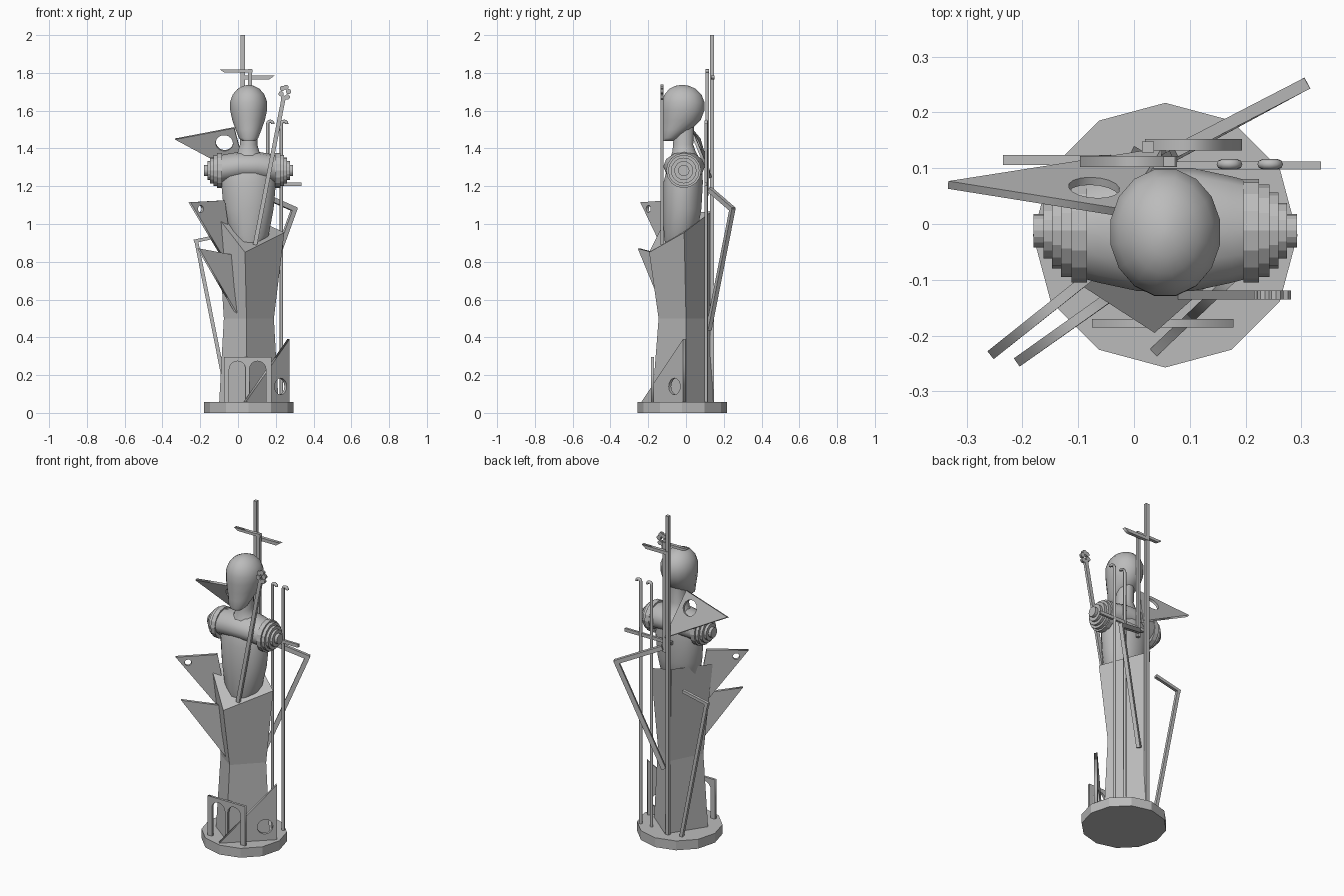
import bpy, bmesh, math
from mathutils import Vector, Matrix

if "Cube" in bpy.data.objects:
    bpy.data.objects.remove(bpy.data.objects["Cube"])

grey = bpy.data.materials.new("plaster_grey")
grey.diffuse_color = (0.5, 0.5, 0.5, 1)
grey.use_nodes = True
grey.node_tree.nodes["Principled BSDF"].inputs["Base Color"].default_value = grey.diffuse_color


def finish(name, bm, smooth=None):
    me = bpy.data.meshes.new(name)
    bmesh.ops.recalc_face_normals(bm, faces=bm.faces)
    bm.to_mesh(me)
    bm.free()
    me.materials.append(grey)
    ob = bpy.data.objects.new(name, me)
    bpy.context.collection.objects.link(ob)
    if smooth:
        bpy.ops.object.select_all(action='DESELECT')
        ob.select_set(True)
        bpy.context.view_layer.objects.active = ob
        bpy.ops.object.shade_smooth_by_angle(angle=math.radians(smooth))
    return ob


def skin(name, rings, smooth=None):
    """Join rings of points into a closed skin."""
    bm = bmesh.new()
    vs = [[bm.verts.new(p) for p in r] for r in rings]
    n = len(vs[0])
    for a, b in zip(vs, vs[1:]):
        for i in range(n):
            j = (i + 1) % n
            bm.faces.new((a[i], a[j], b[j], b[i]))
    bm.faces.new(vs[0][::-1])
    bm.faces.new(vs[-1])
    return finish(name, bm, smooth)


def loft(name, rows, n, smooth=40):
    """Rows of (z, cx, cy, rx, ry)."""
    ang = [2 * math.pi * (i + 0.5) / n for i in range(n)]
    return skin(name, [[(cx + rx * math.cos(a), cy + ry * math.sin(a), z) for a in ang]
                       for z, cx, cy, rx, ry in rows], smooth)


def bar(name, p, q, w=0.022, d=0.02, normal=(0, 1, 0)):
    """Square bar from p to q, depth d along the normal."""
    p, q = Vector(p), Vector(q)
    z = (q - p).normalized()
    x = Vector(normal).cross(z).normalized()
    y = z.cross(x)
    m = Matrix((x, y, z)).transposed().to_4x4()
    m.translation = (p + q) / 2
    bm = bmesh.new()
    bmesh.ops.create_cube(bm, size=1, matrix=m @ Matrix.Diagonal((w, d, (q - p).length, 1)))
    return finish(name, bm)


def disc(name, centre, r, depth, axis, n=16):
    bm = bmesh.new()
    rot = Matrix.Rotation(math.pi / 2, 4, 'Y' if axis == 'X' else 'X')
    bmesh.ops.create_cone(bm, cap_ends=True, segments=n, radius1=r, radius2=r, depth=depth,
                          matrix=Matrix.Translation(centre) @ rot)
    return finish(name, bm)


def plate(name, pts, thick=0.02, hole=None, r=0):
    """Flat plate through 3D outline points, with an optional round hole."""
    pts = [Vector(p) for p in pts]
    o = pts[0]
    x = (pts[1] - o).normalized()
    z = x.cross(pts[2] - o).normalized()
    y = z.cross(x)
    flat = lambda p: ((p - o).dot(x), (p - o).dot(y))
    loops = [[flat(p) for p in pts]]
    if hole:
        hx, hy = flat(Vector(hole))
        loops.append([(hx + r * math.cos(k * math.pi / 8), hy + r * math.sin(k * math.pi / 8))
                      for k in range(16)])
    cu = bpy.data.curves.new(name, 'CURVE')
    cu.dimensions = '2D'
    cu.fill_mode = 'BOTH'
    cu.extrude = thick / 2
    for lp in loops:
        sp = cu.splines.new('POLY')
        sp.points.add(len(lp) - 1)
        for pt, (a, b) in zip(sp.points, lp):
            pt.co = (a, b, 0, 1)
        sp.use_cyclic_u = True
    cu.materials.append(grey)
    ob = bpy.data.objects.new(name, cu)
    bpy.context.collection.objects.link(ob)
    m = Matrix((x, y, z)).transposed().to_4x4()
    m.translation = o
    ob.matrix_world = m
    bpy.ops.object.select_all(action='DESELECT')
    ob.select_set(True)
    bpy.context.view_layer.objects.active = ob
    bpy.ops.object.convert(target='MESH')
    return ob


CX = 0.056

# base: twelve-sided disc
bm = bmesh.new()
bmesh.ops.create_cone(bm, cap_ends=True, segments=12, radius1=0.237, radius2=0.237, depth=0.057,
                      matrix=Matrix.Translation((CX, -0.02, 0.0285)))
finish("base", bm)

# skirt: four-sided column with sloping top
skin("skirt", [
    [(0.045, -0.18, 0.05), (0.215, 0, 0.05), (0.04, 0.145, 0.05), (-0.1, -0.07, 0.05)],
    [(0.045, -0.145, 0.5), (0.19, 0, 0.5), (0.02, 0.125, 0.5), (-0.075, -0.06, 0.5)],
    [(0.037, -0.195, 0.85), (0.245, -0.01, 0.955), (0, 0.14, 1.07), (-0.11, -0.1, 1.04)]])

# torso, neck and head
loft("torso", [(0.88, CX, -0.05, 0.06, 0.06), (0.94, CX, -0.03, 0.11, 0.09),
               (1.08, CX, -0.02, 0.137, 0.105), (1.22, CX, -0.015, 0.15, 0.108),
               (1.27, CX, -0.01, 0.14, 0.1)], 12)
loft("neck", [(1.34, CX, -0.005, 0.1, 0.085), (1.38, CX, -0.01, 0.06, 0.065),
              (1.42, CX, -0.015, 0.048, 0.055), (1.55, CX, -0.01, 0.048, 0.055)], 12)
loft("head", [(1.44, CX, -0.095, 0.035, 0.028), (1.455, CX, -0.082, 0.052, 0.046),
              (1.5, CX, -0.05, 0.07, 0.078), (1.55, CX, -0.025, 0.088, 0.105),
              (1.6, CX, -0.016, 0.099, 0.115), (1.645, CX, -0.015, 0.1, 0.115),
              (1.685, CX, -0.016, 0.086, 0.1), (1.715, CX, -0.018, 0.06, 0.072),
              (1.731, CX, -0.02, 0.03, 0.038), (1.736, CX, -0.02, 0.008, 0.01)], 16, 60)

# shoulder yoke: lofted across x
yoke = []
for dx, zc, ry, rz in [(-0.165, 1.285, 0.083, 0.075), (-0.12, 1.295, 0.095, 0.075),
                       (-0.05, 1.305, 0.11, 0.077), (0.05, 1.305, 0.11, 0.077),
                       (0.12, 1.295, 0.095, 0.075), (0.165, 1.285, 0.083, 0.075)]:
    yoke.append([(CX + dx, -0.01 + ry * math.cos(k * math.pi / 6),
                  zc + rz * math.sin(k * math.pi / 6)) for k in range(12)])
skin("shoulder_yoke", yoke, 40)

# stepped shoulder caps
for side, s in (("left", -1), ("right", 1)):
    for k, (x0, x1, r) in enumerate([(0.14, 0.168, 0.093), (0.16, 0.187, 0.083), (0.18, 0.203, 0.068),
                                     (0.2, 0.218, 0.05), (0.21, 0.236, 0.03)]):
        disc(f"{side}_shoulder_step_{k}", (CX + s * (x0 + x1) / 2, -0.012, 1.283), r, x1 - x0, 'X')

# triangular fins
plate("upper_fin", [(-0.257, -0.235, 1.115), (-0.075, -0.09, 1.125), (-0.02, -0.047, 0.72)],
      0.018, (-0.203, -0.192, 1.08), 0.019)
plate("lower_fin", [(-0.21, -0.248, 0.87), (-0.02, -0.113, 0.835), (0.0, -0.1, 0.51)], 0.018)
plate("back_wing", [(-0.333, 0.07, 1.45), (-0.02, 0.02, 1.51), (0.05, 0.13, 1.245)],
      0.015, (-0.072, 0.06, 1.432), 0.046)
plate("base_triangle", [(0.267, -0.01, 0.39), (0.267, -0.01, 0.05), (0.03, -0.235, 0.05)],
      0.018, (0.22, -0.055, 0.14), 0.044)

# arcade panel with two arches
Y = -0.178
outline = [(-0.075, 0.05), (-0.075, 0.297), (0.178, 0.297), (0.178, 0.05)]
for cx in (0.104, -0.003):
    outline.append((cx + 0.044, 0.05))
    outline += [(cx + 0.044 * math.cos(k * math.pi / 8), 0.23 + 0.044 * math.sin(k * math.pi / 8))
                for k in range(9)]
    outline.append((cx - 0.044, 0.05))
plate("arcade", [(x, Y, z) for x, z in outline], 0.015)

# tall mast, short mast and slanted crossbars
bar("mast", (0.025, 0.138, 0.05), (0.025, 0.138, 2.0), 0.022, 0.02)
bar("short_mast", (0.063, 0.112, 1.15), (0.063, 0.112, 1.82), 0.02, 0.018)
plate("upper_crossbar", [(-0.097, 0.112, 1.818), (0.077, 0.112, 1.818), (0.077, 0.112, 1.802),
                         (-0.072, 0.112, 1.802)], 0.02)
plate("lower_crossbar", [(0.02, 0.142, 1.785), (0.193, 0.142, 1.785), (0.165, 0.142, 1.765),
                         (0.02, 0.142, 1.765)], 0.02)
bar("shoulder_crossbar", (0.02, 0.105, 1.21), (0.335, 0.105, 1.21), 0.02, 0.014)

# bent arms behind the figure
N = (0.47, -0.88, 0)
bar("right_arm_upper", (0.07, 0.128, 1.18), (0.306, 0.25, 1.075), 0.026, 0.022, N)
bar("right_arm_lower", (0.3, 0.247, 1.085), (0.065, 0.12, 0.44), 0.026, 0.022, N)
bar("left_arm_upper", (-0.06, 0.115, 0.945), (-0.233, 0.115, 0.908), 0.018, 0.018)
bar("left_arm_lower", (-0.222, 0.115, 0.915), (-0.05, 0.115, 0.05), 0.02, 0.018)

# hooked canes
for k, x in enumerate((0.157, 0.23)):
    path = [(x, 0.05), (x, 1.53)]
    path += [(x + 0.014 - 0.014 * math.cos(a * math.pi / 6), 1.53 + 0.014 * math.sin(a * math.pi / 6))
             for a in range(1, 7)]
    rings = []
    for i, (px, pz) in enumerate(path):
        a = max(0, i - 1) * math.pi / 6
        rings.append([(px + 0.009 * math.cos(t * math.pi / 4) * math.cos(a),
                       0.107 + 0.009 * math.sin(t * math.pi / 4),
                       pz - 0.009 * math.cos(t * math.pi / 4) * math.sin(a)) for t in range(8)])
    skin(f"cane_{k}", rings, 50)

# sceptre with a cluster of discs
bar("sceptre", (0.09, -0.127, 0.89), (0.24, -0.127, 1.66), 0.022, 0.016)
for k in range(6):
    a = k * math.pi / 3 + 0.2
    disc(f"sceptre_bead_{k}", (0.248 + 0.02 * math.cos(a), -0.127, 1.695 + 0.03 * math.sin(a)),
         0.014, 0.016, 'Y', 10)
